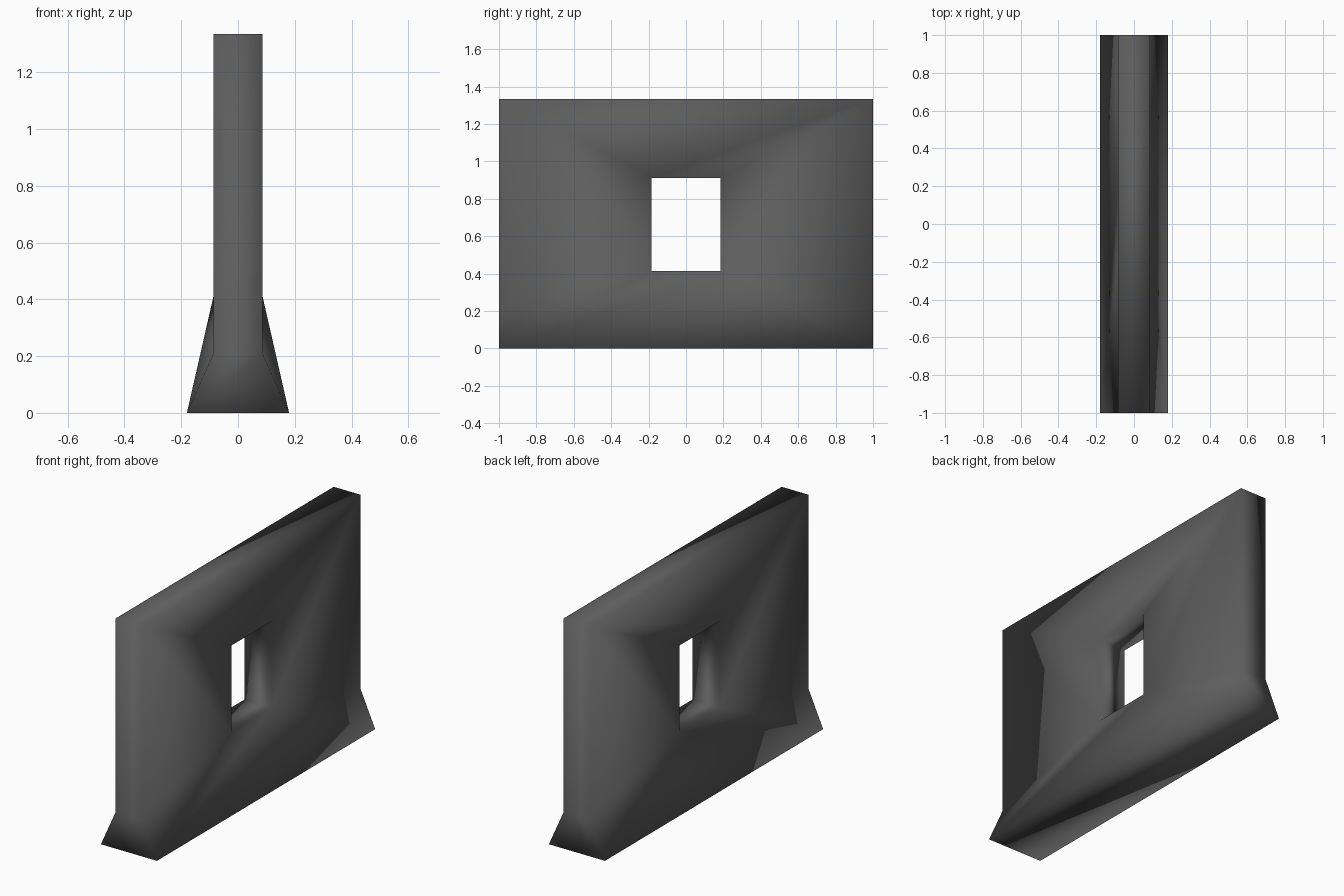
import bpy
import bmesh

cube = bpy.data.objects.get("Cube")
if cube:
    bpy.data.objects.remove(cube)

# Half sections: each name gives x, y, z and is mirrored in x and y
CORNERS = {
    "foot": (0.18, 1.0, 0.0),
    "ankle": (0.086, 1.0, 0.21),
    "top": (0.086, 1.0, 1.335),
    "sill": (0.086, 0.184, 0.413),
    "lintel": (0.086, 0.184, 0.912),
}

stone = bpy.data.materials.new("dark_grey")
stone.use_nodes = True
grey = (0.11, 0.11, 0.11, 1.0)
stone.diffuse_color = grey
stone.node_tree.nodes["Principled BSDF"].inputs["Base Color"].default_value = grey

bm = bmesh.new()
v = {(name, sx, sy): bm.verts.new((sx * x, sy * y, z))
     for name, (x, y, z) in CORNERS.items()
     for sx in (-1, 1) for sy in (-1, 1)}


def face(*keys):
    bm.faces.new([v[k] for k in keys])


def across_y(low, high, sx):
    """Strip running the length of the wall on one side."""
    face((low, sx, -1), (low, sx, 1), (high, sx, 1), (high, sx, -1))


def across_x(low, high, sy):
    """Strip running through the thickness of the wall."""
    face((low, -1, sy), (low, 1, sy), (high, 1, sy), (high, -1, sy))


for s in (-1, 1):
    # Long sides: sloping foot below the opening, wall above it
    across_y("foot", "sill", s)
    across_y("lintel", "top", s)
    for sy in (-1, 1):
        # Panels beside the opening
        face(("foot", s, sy), ("sill", s, sy), ("ankle", s, sy))
        face(("ankle", s, sy), ("sill", s, sy), ("top", s, sy))
        face(("sill", s, sy), ("lintel", s, sy), ("top", s, sy))
    # Wall ends and opening jambs
    across_x("foot", "ankle", s)
    across_x("ankle", "top", s)
    across_x("sill", "lintel", s)

# Underside, wall top, and the sill and lintel of the opening
for name in ("foot", "top", "sill", "lintel"):
    face((name, -1, -1), (name, 1, -1), (name, 1, 1), (name, -1, 1))

bmesh.ops.recalc_face_normals(bm, faces=bm.faces)
for f in bm.faces:
    f.smooth = True

mesh = bpy.data.meshes.new("window_wall")
bm.to_mesh(mesh)
bm.free()
mesh.materials.append(stone)
wall = bpy.data.objects.new("window_wall", mesh)
bpy.context.collection.objects.link(wall)
